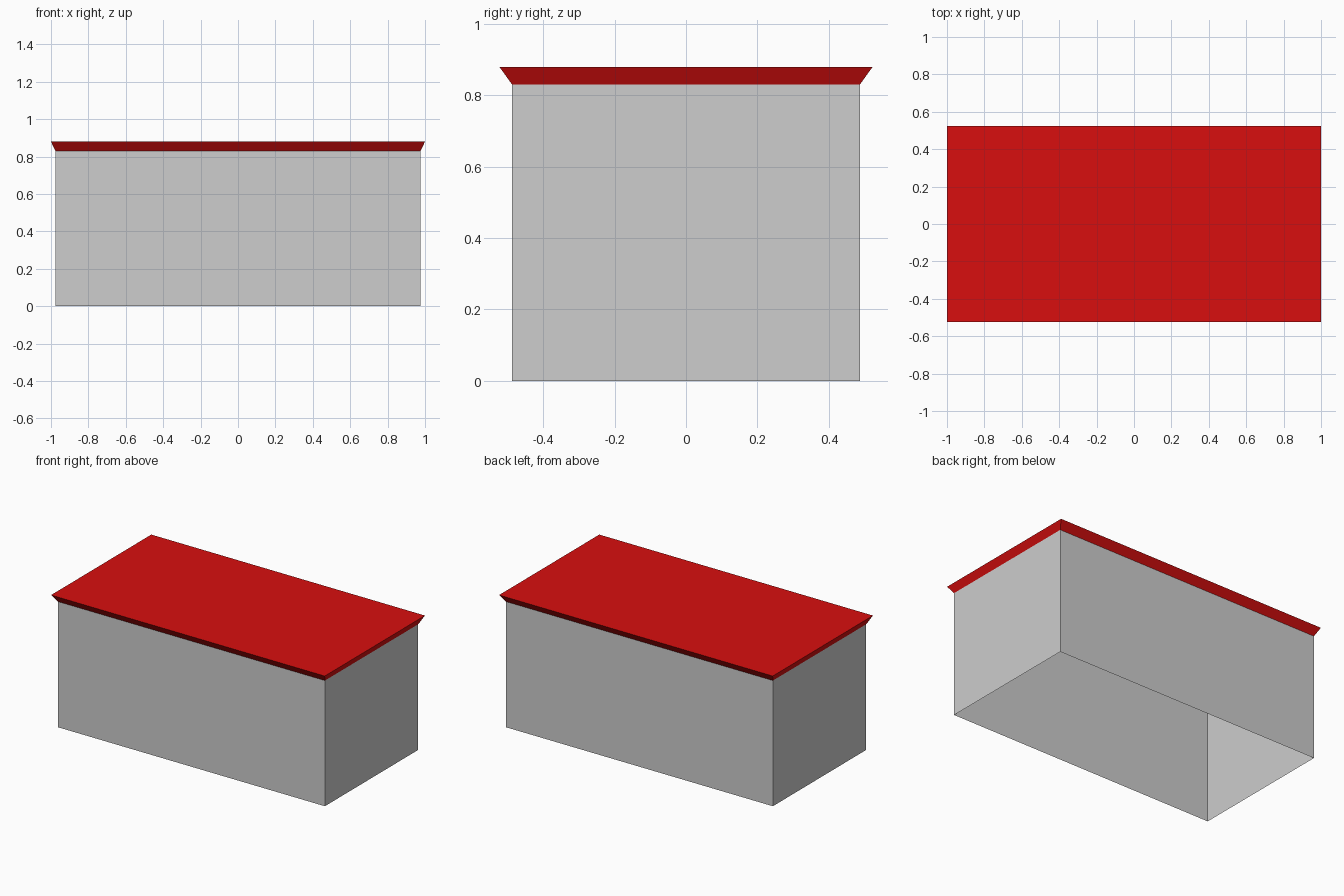
import bpy
import bmesh

cube = bpy.data.objects.get("Cube")
if cube:
    bpy.data.objects.remove(cube, do_unlink=True)


def make_material(name, color):
    mat = bpy.data.materials.new(name)
    mat.use_nodes = True
    mat.diffuse_color = color
    mat.node_tree.nodes["Principled BSDF"].inputs["Base Color"].default_value = color
    return mat


def make_shell(name, mat, low, high, z_low, z_high, capped):
    """Four-sided shell between two centred rectangles, open below."""
    bm = bmesh.new()
    bmesh.ops.create_cube(bm, size=2)
    bm.normal_update()
    open_faces = [f for f in bm.faces
                  if f.normal.z < -0.5 or (f.normal.z > 0.5 and not capped)]
    bmesh.ops.delete(bm, geom=open_faces, context="FACES_ONLY")
    for v in bm.verts:
        half, z = (high, z_high) if v.co.z > 0 else (low, z_low)
        v.co = (v.co.x * half[0], v.co.y * half[1], z)
    mesh = bpy.data.meshes.new(name)
    bm.to_mesh(mesh)
    bm.free()
    mesh.materials.append(mat)
    obj = bpy.data.objects.new(name, mesh)
    bpy.context.collection.objects.link(obj)
    return obj


grey = make_material("light_grey", (0.61, 0.61, 0.61, 1))
red = make_material("red", (0.69, 0.0045, 0.0045, 1))

body = (0.976, 0.487)
roof = (1.0, 0.523)
eave, top = 0.83, 0.88

# Open-bottomed walls and the flared roof slab
make_shell("walls", grey, body, body, 0, eave, capped=False)
make_shell("roof", red, body, roof, eave, top, capped=True)
